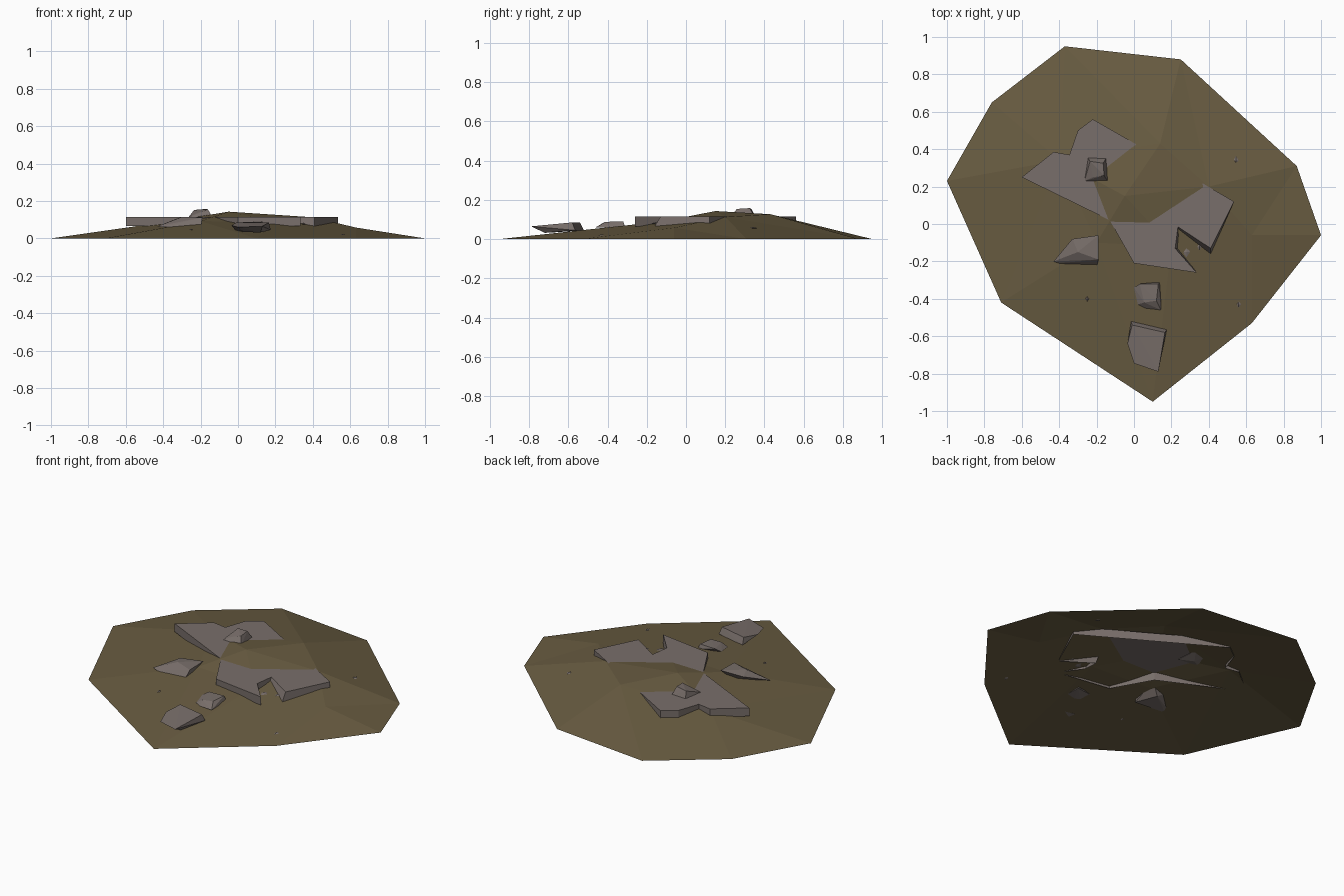
import bpy, bmesh
from mathutils import Vector
from mathutils.geometry import delaunay_2d_cdt
from mathutils.bvhtree import BVHTree

if "Cube" in bpy.data.objects:
    bpy.data.objects.remove(bpy.data.objects["Cube"])


def material(name, rgb):
    m = bpy.data.materials.new(name)
    m.diffuse_color = (*rgb, 1)
    m.use_nodes = True
    m.node_tree.nodes["Principled BSDF"].inputs["Base Color"].default_value = m.diffuse_color
    return m


EARTH = material("brown_earth", (0.140, 0.107, 0.053))
STONE = material("grey_stone", (0.190, 0.158, 0.145))


def add(name, bm, mat):
    me = bpy.data.meshes.new(name)
    bm.to_mesh(me)
    bm.free()
    me.materials.append(mat)
    ob = bpy.data.objects.new(name, me)
    bpy.context.collection.objects.link(ob)
    return ob


# earth mound: open low-poly sheet over rim and inner peaks
rim = [(-.37, .95), (-.76, .65), (-1, .23), (-.71, -.42), (.1, -.95),
       (.63, -.53), (1, -.06), (.87, .31), (.25, .88)]
peaks = [(-.05, .15, .143), (.4, .2, .113), (.14, .43, .127), (-.4, .34, .086),
         (-.2, -.1, .092), (.2, -.12, .09), (.63, -.06, .058)]
pts = [Vector((x, y, 0)) for x, y in rim] + [Vector(p) for p in peaks]
n = len(rim)
res = delaunay_2d_cdt([p.xy for p in pts], [(i, (i + 1) % n) for i in range(n)],
                      [], 1, 1e-5)
bm = bmesh.new()
vs = [bm.verts.new(pts[o[0]]) for o in res[3]]
for f in res[2]:
    bm.faces.new([vs[i] for i in f])
bm.normal_update()
for f in bm.faces:
    if f.normal.z < 0:
        f.normal_flip()
ground = BVHTree.FromBMesh(bm)
add("earth_mound", bm, EARTH)

# broken slab: flat top with a skirt, open below, the mound pokes through it
outline = [(-.60, .25), (-.13, .02), (0, -.21), (.335, -.26), (.22, -.13),
           (.235, -.015), (.41, -.13), (.535, .12), (.38, .21), (-.08, .48),
           (-.22, .56), (-.30, .50), (-.345, .37), (-.43, .385)]
bm = bmesh.new()
top = [bm.verts.new((x, y, .115)) for x, y in outline]
bot = [bm.verts.new((x, y, .065)) for x, y in outline]
# slightly tilted wall inside the notch
bot[4].co.x += .02
bot[5].co.y -= .03
bot[6].co.y -= .03
bm.faces.new(top)
for i in range(len(top)):
    j = (i + 1) % len(top)
    bm.faces.new((top[j], top[i], bot[i], bot[j]))
bmesh.ops.triangulate(bm, faces=[f for f in bm.faces if len(f.verts) > 4])
add("broken_slab", bm, STONE)


def rock(name, points):
    bm = bmesh.new()
    for p in points:
        bm.verts.new(p)
    r = bmesh.ops.convex_hull(bm, input=bm.verts)
    loose = [v for v in bm.verts if not v.link_faces]
    bmesh.ops.delete(bm, geom=loose, context='VERTS')
    bmesh.ops.recalc_face_normals(bm, faces=bm.faces)
    add(name, bm, STONE)


# loose rocks
rock("left_rock", [(-.43, -.2, .065), (-.33, -.08, .105), (-.19, -.06, .115),
                   (-.19, -.19, .112), (-.2, -.23, .06), (-.4, -.21, .06),
                   (-.3, -.15, .115), (-.25, -.1, .06)])
rock("small_front_rock", [(0, -.34, .07), (.03, -.32, .088), (.13, -.32, .09),
                          (.14, -.31, .06), (.145, -.46, .06), (.06, -.45, .058),
                          (.12, -.41, .088), (.055, -.42, .084), (.02, -.43, .06)])
rock("large_front_rock", [(-.015, -.52, .045), (.175, -.565, .045), (-.01, -.54, .084),
                          (.165, -.58, .085), (.13, -.79, .065), (0, -.745, .06),
                          (-.035, -.64, .07), (.12, -.72, .032), (.03, -.68, .034)])
rock("top_rock", [(-.265, .23, .113), (-.245, .355, .113), (-.15, .35, .113),
                  (-.135, .22, .11), (-.235, .335, .152), (-.165, .325, .158),
                  (-.16, .26, .154), (-.22, .25, .135), (-.2, .28, .095)])

# tiny chips lying on the earth
for k, (x, y, s) in enumerate([(.545, .34, .02), (.56, -.43, .018),
                               (-.25, -.4, .014), (.28, -.15, .028), (.35, -.12, .02)]):
    z = ground.ray_cast(Vector((x, y, 1)), Vector((0, 0, -1)))[0].z
    rock(f"stone_chip_{k}", [(x - s * .7, y, z), (x, y + s * 1.2, z), (x + s * .7, y, z),
                             (x, y - s, z), (x, y, z + .006), (x, y, z - .004)])
